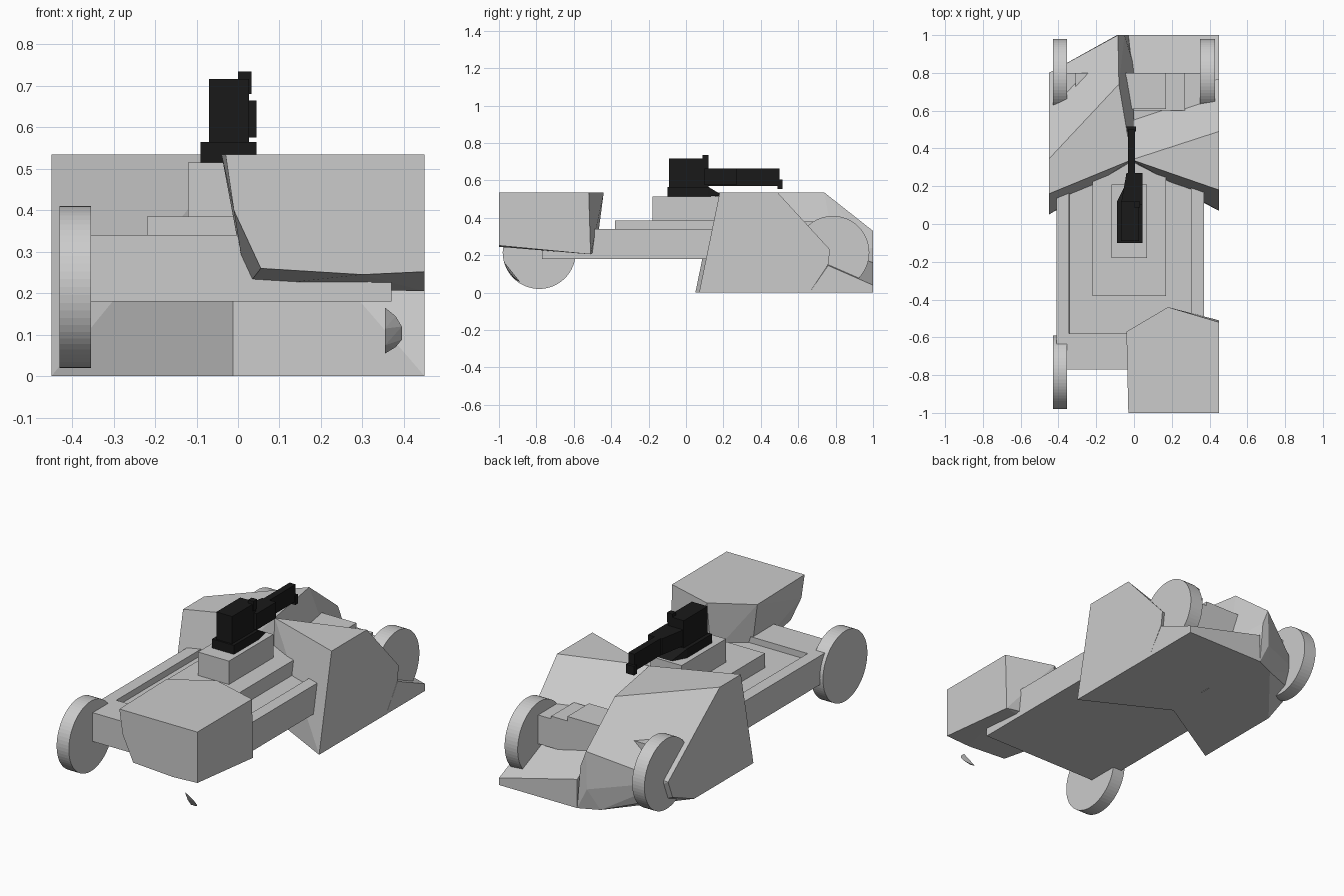
import bpy, bmesh
from math import radians
from mathutils import Matrix

black = bpy.data.materials.new("gun_black")
black.diffuse_color = (0.01, 0.01, 0.01, 1)


def finish(bm, name, mat=None):
    bmesh.ops.recalc_face_normals(bm, faces=bm.faces)
    me = bpy.data.meshes.new(name)
    bm.to_mesh(me)
    bm.free()
    ob = bpy.data.objects.new(name, me)
    bpy.context.collection.objects.link(ob)
    if mat:
        me.materials.append(mat)
    return ob


def box(name, x, y, z, mat=None):
    bm = bmesh.new()
    bmesh.ops.create_cube(bm, size=1)
    for v in bm.verts:
        for i, (lo, hi) in enumerate((x, y, z)):
            v.co[i] = lo if v.co[i] < 0 else hi
    return finish(bm, name, mat)


def hull(name, pts, mat=None):
    bm = bmesh.new()
    for p in pts:
        bm.verts.new(p)
    r = bmesh.ops.convex_hull(bm, input=bm.verts)
    loose = [v for v in bm.verts if not v.link_faces]
    bmesh.ops.delete(bm, geom=loose, context='VERTS')
    bmesh.ops.dissolve_limit(bm, angle_limit=radians(2), verts=bm.verts, edges=bm.edges)
    return finish(bm, name, mat)


def wheel(name, x0, x1, y):
    bm = bmesh.new()
    m = Matrix.Translation(((x0 + x1) / 2, y, 0.215)) @ Matrix.Rotation(radians(90), 4, 'Y')
    bmesh.ops.create_cone(bm, cap_ends=True, segments=64, radius1=0.195, radius2=0.195,
                          depth=x1 - x0, matrix=m)
    return finish(bm, name)


# Chassis tray with sunken top
bm = bmesh.new()
bmesh.ops.create_cube(bm, size=1)
for v in bm.verts:
    v.co.x = -0.41 if v.co.x < 0 else 0.37
    v.co.y = -0.77 if v.co.y < 0 else 0.80
    v.co.z = 0.18 if v.co.z < 0 else 0.34
top = [f for f in bm.faces if f.calc_center_median().z > 0.33]
bmesh.ops.inset_region(bm, faces=top, thickness=0.095)
for v in top[0].verts:
    v.co.y += -0.095 if v.co.y < 0 else 0.095
    v.co.y = -0.58 if v.co.y < 0 else 0.61
pit = bmesh.ops.inset_region(bm, faces=top, thickness=0.0001)
for v in top[0].verts:
    v.co.z = 0.305
finish(bm, "chassis")

# Stepped deck and rear blocks
box("deck_step", (-0.22, 0.17), (-0.38, 0.42), (0.25, 0.385))
box("gun_platform", (-0.12, 0.07), (-0.18, 0.21), (0.30, 0.515))
box("rear_step_low", (-0.31, 0.27), (0.60, 0.80), (0.20, 0.355))
box("rear_step_high", (-0.21, 0.17), (0.61, 0.80), (0.20, 0.38))

# Wheels, plus the remaining shard of the broken one
wheel("front_left_wheel", -0.43, -0.355, -0.785)
wheel("rear_left_wheel", -0.43, -0.355, 0.785)
wheel("rear_right_wheel", 0.35, 0.43, 0.785)
hull("wheel_shard", [(0.355, -0.973, 0.165), (0.355, -0.95, 0.115), (0.355, -0.92, 0.075),
                     (0.355, -0.885, 0.055), (0.38, -0.965, 0.145), (0.38, -0.905, 0.07),
                     (0.395, -0.952, 0.12), (0.395, -0.925, 0.088)])

# Front right body chunk
hull("front_body_chunk", [
    (-0.03, -1, 0.535), (-0.01, -1, 0.40), (0.055, -1, 0.26), (0.30, -1, 0.245),
    (0.45, -1, 0.535), (0.45, -1, 0.252), (0.45, -0.52, 0.535), (0.45, -0.51, 0.205),
    (0.18, -0.44, 0.535), (0.18, -0.48, 0.23), (0.36, -0.51, 0.22),
    (-0.04, -0.57, 0.535), (0.02, -0.60, 0.215)])

# Rear right body chunk
hull("rear_right_body_chunk", [
    (0.45, 0.07, 0), (0.45, 0.18, 0.535), (0.45, 0.49, 0.535), (0.45, 0.77, 0.23),
    (0.45, 0.76, 0.15), (0.45, 0.66, 0), (-0.012, 0.34, 0.535), (-0.012, 0.31, 0),
    (-0.01, 0.615, 0.23), (-0.01, 0.60, 0.15), (-0.01, 0.55, 0)])

# Rear left body chunk
hull("rear_left_body_chunk", [
    (-0.45, 0.05, 0), (-0.45, 0.16, 0.535), (-0.45, 0.345, 0.535), (-0.45, 0.80, 0.18),
    (-0.45, 0.76, 0.08), (-0.45, 0.57, 0), (-0.012, 0.34, 0.535), (-0.012, 0.31, 0),
    (-0.08, 0.74, 0.535), (-0.085, 1, 0.33), (-0.05, 1, 0.24), (-0.03, 1, 0),
    (-0.09, 1, 0.12), (-0.14, 0.95, 0), (0.01, 0.80, 0.20), (0.0, 0.80, 0)])

# Low tail wedge
hull("tail_chunk", [
    (0.45, 0.66, 0), (0.45, 0.76, 0.145), (0.45, 1, 0.04), (0.45, 1, 0),
    (-0.03, 1, 0), (-0.03, 1, 0.16), (0.0, 0.74, 0.26), (0.0, 0.60, 0.15), (0.0, 0.55, 0)])

# Gun
hull("gun_base", [(x, y, z) for z in (0.515, 0.565) for x, y in
                  ((-0.09, -0.10), (0.045, -0.10), (0.045, 0.12), (-0.09, 0.12))]
     + [(-0.05, 0.20, 0.517), (0.03, 0.20, 0.517)], black)
hull("gun_body", [(x, y, z) for z in (0.55, 0.717) for x, y in
                  ((-0.07, -0.09), (0.027, -0.09), (0.027, 0.12), (-0.07, 0.12))], black)
box("gun_sight", (0.0, 0.033), (0.088, 0.12), (0.68, 0.735), black)
hull("gun_shroud", [(x, y, z) for z in (0.575, 0.665) for x, y in
                    ((-0.07, 0.10), (0.045, 0.10), (0.045, 0.27), (-0.04, 0.27))], black)
box("gun_barrel", (-0.032, 0.005), (0.10, 0.50), (0.57, 0.665), black)
box("gun_muzzle", (-0.04, 0.01), (0.49, 0.515), (0.555, 0.605), black)
